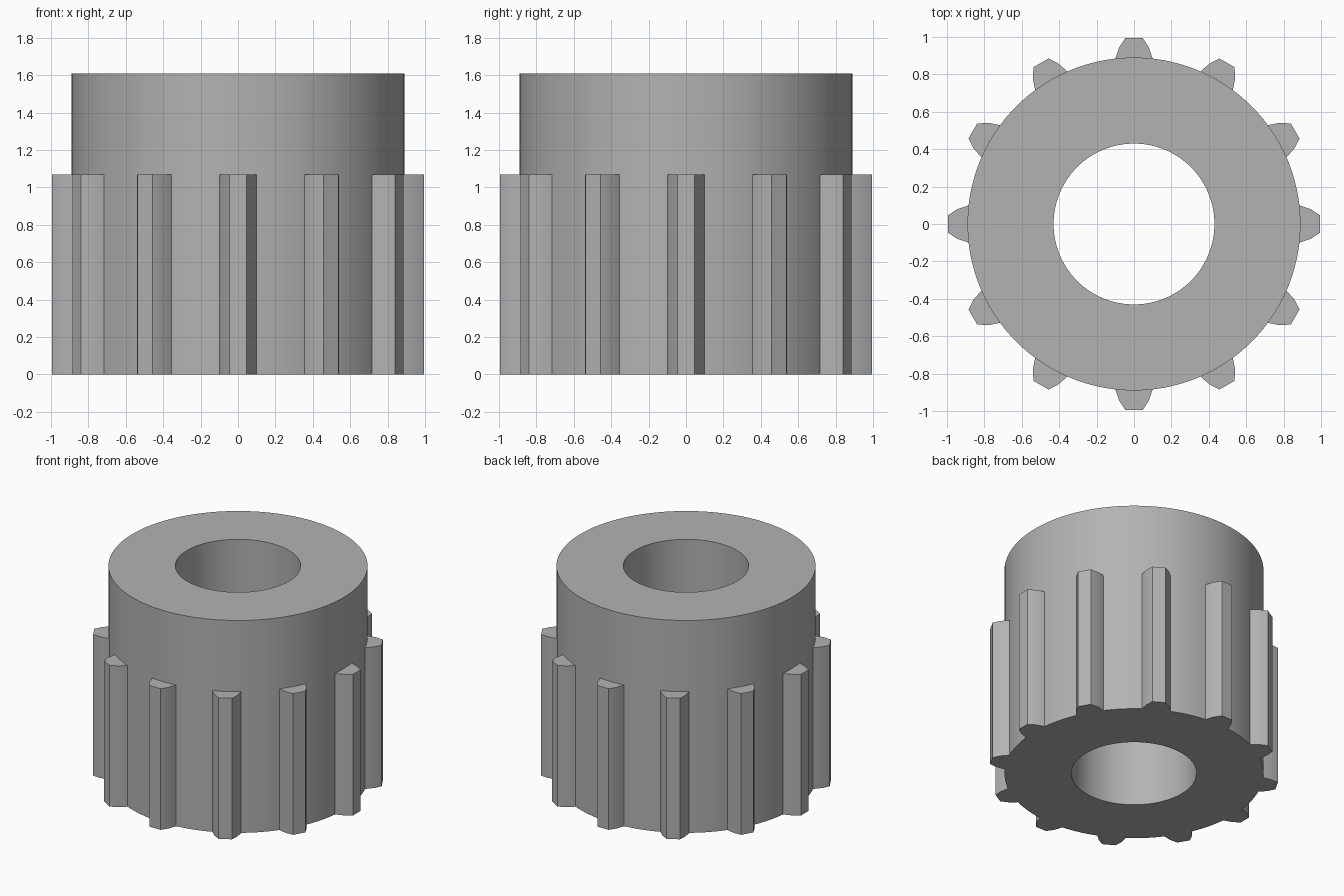
import bpy, bmesh
from math import cos, sin, tau, radians

cube = bpy.data.objects.get("Cube")
if cube:
    bpy.data.objects.remove(cube)

OUTER, BORE, HEIGHT = 0.89, 0.43, 1.61
TOOTH_TOP, TEETH, SEGMENTS = 1.07, 12, 168

steel = bpy.data.materials.new("plain grey")
steel.use_nodes = True
GREY = (0.45, 0.45, 0.45, 1)
steel.diffuse_color = GREY
steel.node_tree.nodes["Principled BSDF"].inputs["Base Color"].default_value = GREY


def finish(name, bm):
    bmesh.ops.recalc_face_normals(bm, faces=bm.faces)
    mesh = bpy.data.meshes.new(name)
    bm.to_mesh(mesh)
    bm.free()
    mesh.materials.append(steel)
    obj = bpy.data.objects.new(name, mesh)
    bpy.context.collection.objects.link(obj)
    bpy.ops.object.select_all(action="DESELECT")
    obj.select_set(True)
    bpy.context.view_layer.objects.active = obj
    bpy.ops.object.shade_smooth_by_angle(angle=radians(20))
    return obj


def polar(radius, angle):
    return radius * cos(angle), radius * sin(angle)


# Hollow hub: a rectangular section swept around the axis
bm = bmesh.new()
section = [(BORE, 0), (OUTER, 0), (OUTER, HEIGHT), (BORE, HEIGHT)]
rings = [[bm.verts.new((*polar(r, tau * i / SEGMENTS), z)) for r, z in section]
         for i in range(SEGMENTS)]
for i, ring in enumerate(rings):
    after = rings[(i + 1) % SEGMENTS]
    for k in range(4):
        n = (k + 1) % 4
        bm.faces.new((ring[k], after[k], after[n], ring[n]))
finish("hub", bm)

# Gear teeth: tapered prisms whose open roots follow the hub's facets
bm = bmesh.new()
flank = [(0.945, 0.079), (0.995, 0.046)]
for t in range(TEETH):
    turn = tau * t / TEETH
    outline = [polar(OUTER, turn + tau * s / SEGMENTS) for s in range(-3, 4)]
    crest = flank + [(x, -y) for x, y in reversed(flank)]
    outline += [(x * cos(turn) - y * sin(turn), x * sin(turn) + y * cos(turn))
                for x, y in crest]
    low = [bm.verts.new((x, y, 0)) for x, y in outline]
    high = [bm.verts.new((x, y, TOOTH_TOP)) for x, y in outline]
    bm.faces.new(low[::-1])
    bm.faces.new(high)
    for k in range(6, len(outline)):
        n = (k + 1) % len(outline)
        bm.faces.new((low[k], low[n], high[n], high[k]))
finish("teeth", bm)
